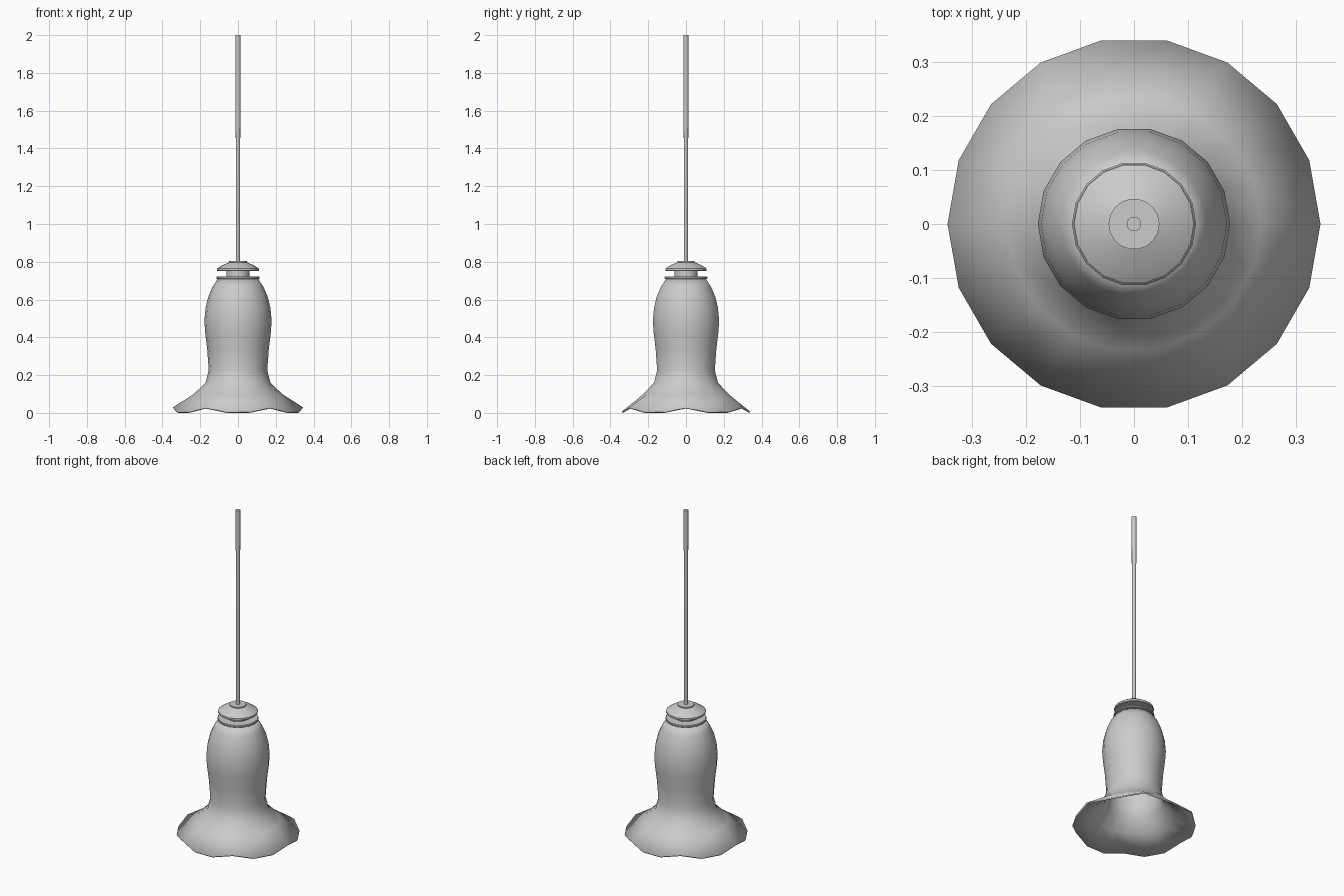
import bpy, math

if "Cube" in bpy.data.objects:
    bpy.data.objects.remove(bpy.data.objects["Cube"])

SIDES = 18


def lathe(name, profile, sides=SIDES, wave=None, angle=35):
    """Spin (radius, z) points round the z axis; wave(i) offsets z of ring i's vertices."""
    verts, faces = [], []
    for i, (r, z) in enumerate(profile):
        for s in range(sides):
            a = 2 * math.pi * s / sides
            dz = wave(i, s) if wave else 0
            verts.append((r * math.cos(a), r * math.sin(a), z + dz))
    for i in range(len(profile) - 1):
        for s in range(sides):
            t = (s + 1) % sides
            a, b = i * sides, (i + 1) * sides
            faces.append((a + s, a + t, b + t, b + s))
    if not wave:  # closed solids get end caps
        faces.append(tuple(reversed(range(sides))))
        faces.append(tuple(range(len(verts) - sides, len(verts))))
    mesh = bpy.data.meshes.new(name)
    mesh.from_pydata(verts, [], faces)
    obj = bpy.data.objects.new(name, mesh)
    bpy.context.collection.objects.link(obj)
    bpy.ops.object.select_all(action='DESELECT')
    obj.select_set(True)
    bpy.context.view_layer.objects.active = obj
    bpy.ops.object.shade_smooth_by_angle(angle=math.radians(angle))
    return obj


# Bell shade: every third rim vertex is lifted to make six scallops
def scallop(i, s):
    return 0.023 * (1, 0.2)[i] if i < 2 and s % 3 == 0 else 0


shade = lathe("bell_shade", [
    (0.345, 0.010), (0.235, 0.098), (0.172, 0.163), (0.155, 0.23),
    (0.163, 0.34), (0.174, 0.43), (0.178, 0.49), (0.172, 0.56),
    (0.157, 0.62), (0.135, 0.67), (0.106, 0.715)], wave=scallop, angle=50)
solid = shade.modifiers.new("thickness", 'SOLIDIFY')
solid.thickness = 0.008
solid.offset = -1

# Rim lip closing the top of the shade
lathe("shade_lip", [(0.112, 0.709), (0.115, 0.712), (0.115, 0.719), (0.112, 0.722)])

# Fitter neck and conical cap
lathe("fitter_neck", [(0.062, 0.715), (0.062, 0.757)])
lathe("fitter_cap", [(0.108, 0.75), (0.111, 0.753), (0.111, 0.764),
                     (0.085, 0.781), (0.047, 0.797), (0.047, 0.804)])

# Hanging rod, slightly tapered
lathe("hanging_rod", [(0.010, 0.80), (0.0135, 2.0)], sides=16)

# Set the lowest rim edge exactly on the ground
bpy.context.view_layer.update()
dg = bpy.context.evaluated_depsgraph_get()
low = min(v.co.z for v in shade.evaluated_get(dg).data.vertices)
shade.location.z = -low
